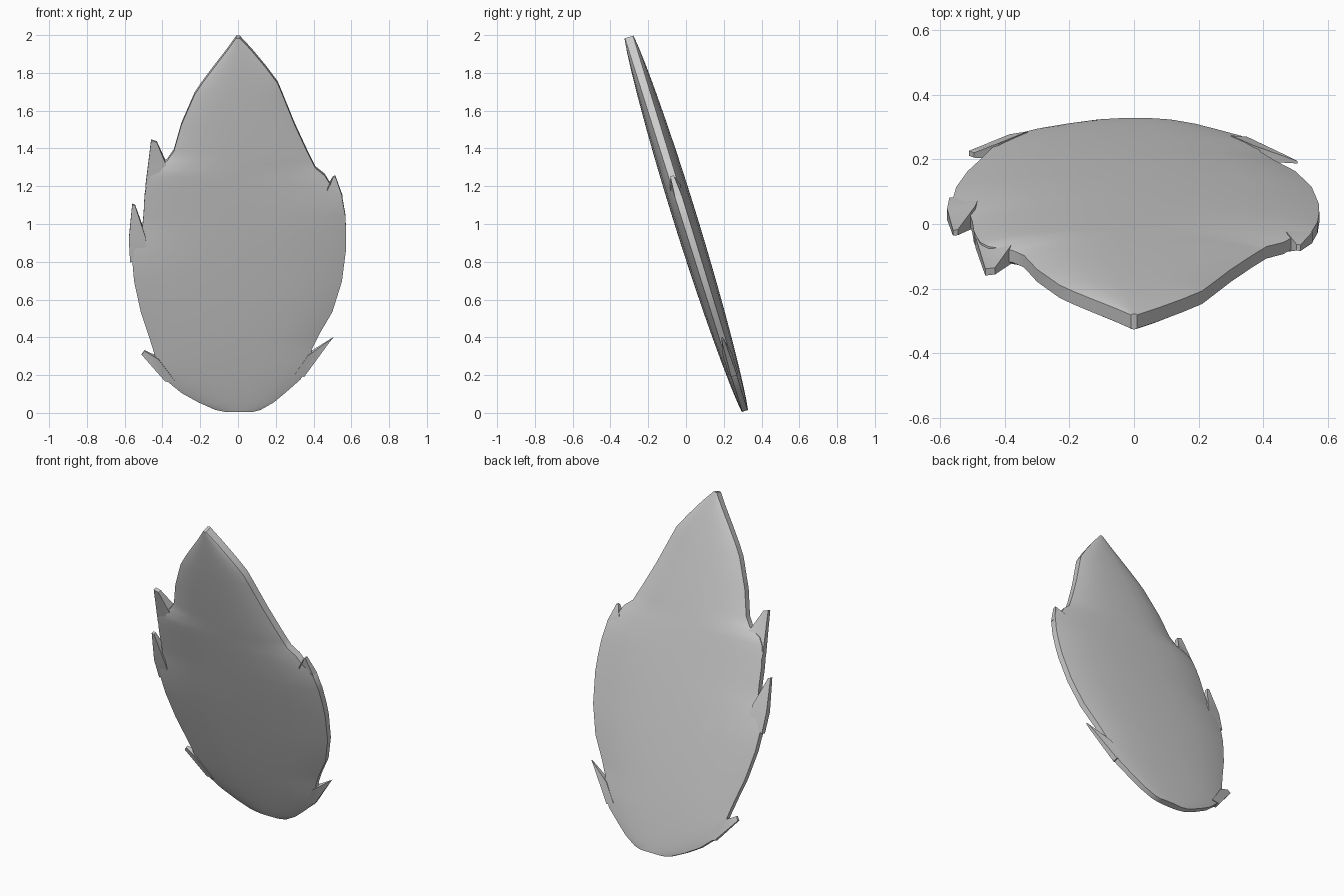
import bpy, bmesh, math
from mathutils import Vector

if "Cube" in bpy.data.objects:
    bpy.data.objects.remove(bpy.data.objects["Cube"])

NORMAL = Vector((0, -0.955, -0.296))      # front normal of the tilted leaf plane


def place(x, z, off):
    """Point on the leaning leaf plane, pushed off along its normal."""
    return Vector((x, 0.315 - 0.31 * z, z)) + NORMAL * off


def finish(bm, name, angle):
    bmesh.ops.remove_doubles(bm, verts=bm.verts, dist=0.0005)
    bmesh.ops.recalc_face_normals(bm, faces=bm.faces)
    me = bpy.data.meshes.new(name)
    bm.to_mesh(me)
    bm.free()
    ob = bpy.data.objects.new(name, me)
    bpy.context.collection.objects.link(ob)
    bpy.ops.object.select_all(action='DESELECT')
    ob.select_set(True)
    bpy.context.view_layer.objects.active = ob
    bpy.ops.object.shade_smooth_by_angle(angle=math.radians(angle))
    return ob


# Leaf blade: height, left edge, right edge
ROWS = [(.010, -.07, .08), (.02, -.12, .12), (.06, -.21, .19), (.11, -.30, .25),
        (.18, -.385, .33), (.27, -.43, .385), (.34, -.45, .39), (.42, -.475, .43),
        (.54, -.515, .50), (.70, -.55, .55), (.87, -.565, .572), (.95, -.51, .573),
        (1.05, -.50, .568), (1.15, -.495, .55), (1.21, -.485, .49), (1.26, -.475, .46),
        (1.30, -.45, .41), (1.34, -.375, .39), (1.39, -.34, .365), (1.53, -.30, .30),
        (1.69, -.23, .235), (1.75, -.19, .21), (1.83, -.13, .15), (1.92, -.06, .075),
        (1.99, -.01, .01)]
TS = [-1, -.97, -.9, -.78, -.6, -.3, 0, .3, .6, .78, .9, .97, 1]

bm = bmesh.new()
rings = []
for z, xl, xr in ROWS:
    u = z / 2
    bulge = 0.045 * (4 * u * (1 - u)) ** 0.7
    rim = 0.014 + 0.008 * u
    mid, half = (xl + xr) / 2, (xr - xl) / 2
    front = [bm.verts.new(place(mid + t * half, z, rim + bulge * (1 - abs(t) ** 3))) for t in TS]
    back = [bm.verts.new(place(mid + t * half, z, -rim - bulge * (1 - abs(t) ** 3))) for t in TS]
    rings.append(front + back[::-1])
for a, b in zip(rings, rings[1:]):
    n = len(a)
    for i in range(n):
        j = (i + 1) % n
        bm.faces.new((a[i], a[j], b[j], b[i]))
bm.faces.new(rings[0])
bm.faces.new(rings[-1])
finish(bm, "leaf_blade", 35)


def spur(name, pts, lean=0.0):
    """Ragged edge barb: outline points (x, z, half thickness)."""
    bm = bmesh.new()
    f, b = [[bm.verts.new(place(x, z, s * h + (lean if h < 0.012 else 0)))
             for x, z, h in pts] for s in (1, -1)]
    bm.faces.new(f)
    bm.faces.new(b[::-1])
    for i in range(len(pts)):
        j = (i + 1) % len(pts)
        bm.faces.new((f[i], f[j], b[j], b[i]))
    bmesh.ops.triangulate(bm, faces=[p for p in bm.faces if len(p.verts) > 3])
    finish(bm, name, 20)


# Torn barbs along both edges
spur("barb_lower_left", [(-.33, .17, .025), (-.385, .17, .016), (-.51, .31, .008),
                         (-.495, .33, .008), (-.42, .29, .025)])
spur("barb_lower_right", [(.30, .21, .025), (.35, .195, .016), (.48, .37, .008),
                          (.505, .40, .004), (.37, .31, .025)])
spur("barb_mid_left", [(-.48, .84, .03), (-.571, .80, .016), (-.578, .92, .018),
                       (-.56, 1.105, .009), (-.545, 1.10, .009), (-.49, .94, .035)])
spur("barb_upper_left", [(-.40, 1.2, .035), (-.49, 1.2, .018), (-.46, 1.45, .011),
                         (-.43, 1.44, .011), (-.38, 1.32, .03)], 0.015)
spur("barb_upper_right", [(.46, 1.14, .03), (.552, 1.15, .018), (.515, 1.255, .01),
                          (.503, 1.25, .01), (.475, 1.2, .03)])
